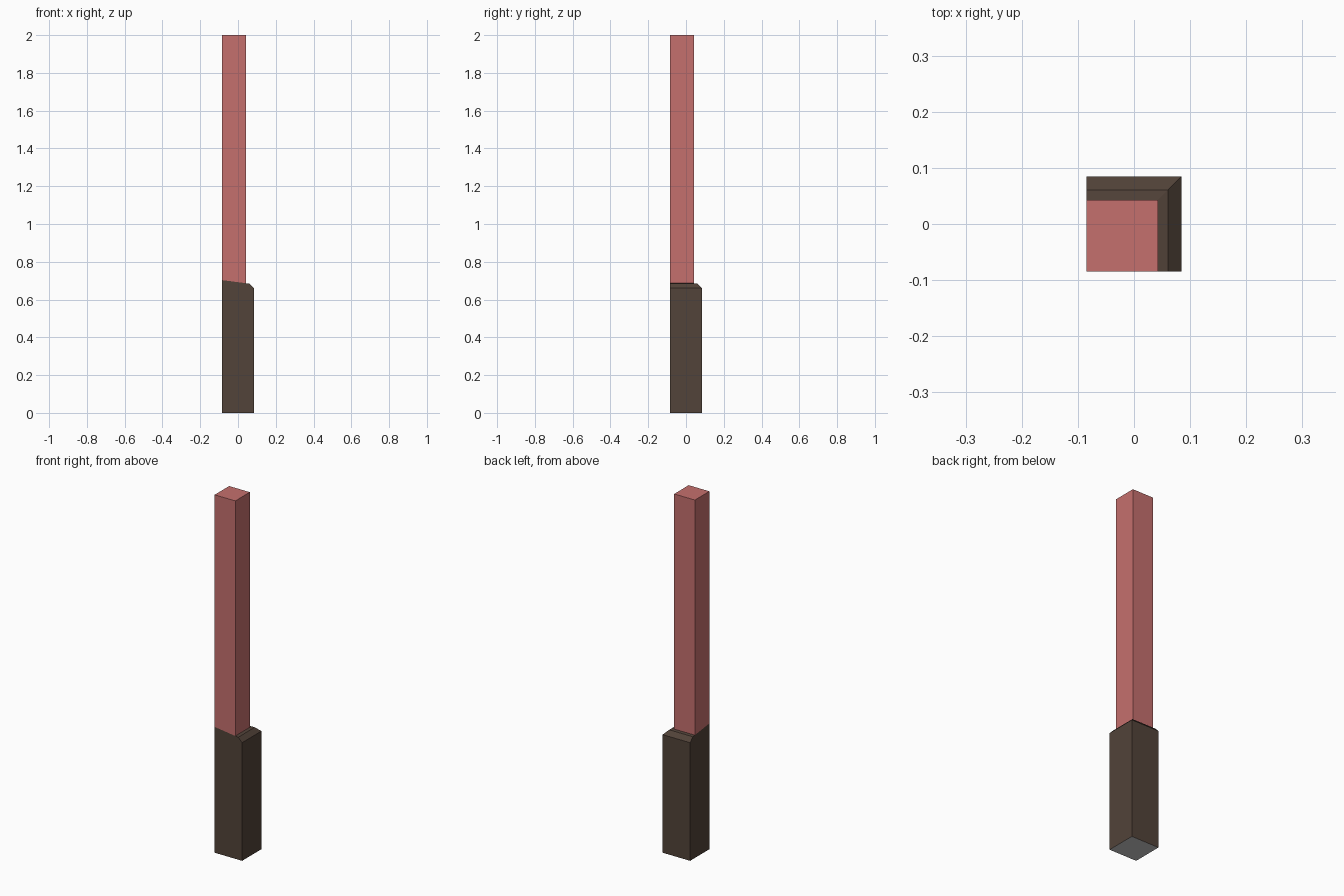
import bpy, bmesh

if "Cube" in bpy.data.objects:
    bpy.data.objects.remove(bpy.data.objects["Cube"])

H = 0.085          # half width of the base
C = -H             # flush inner corner shared by both parts
P = 0.043          # outer edge of the upper post
APEX, SHOULDER, RIM = 0.703, 0.66, 0.684
RIM_R = 0.061


def slope_z(r):
    """Height of the shallow pyramid cap at offset r."""
    return APEX + (RIM - APEX) * (r - C) / (RIM_R - C)


def material(name, rgb):
    m = bpy.data.materials.new(name)
    m.diffuse_color = (*rgb, 1)
    m.use_nodes = True
    m.node_tree.nodes["Principled BSDF"].inputs["Base Color"].default_value = m.diffuse_color
    return m


def build(name, faces, mat=None):
    bm = bmesh.new()
    for pts in faces:
        bm.faces.new([bm.verts.new(p) for p in pts])
    bmesh.ops.remove_doubles(bm, verts=bm.verts, dist=1e-5)
    bmesh.ops.recalc_face_normals(bm, faces=bm.faces)
    me = bpy.data.meshes.new(name)
    bm.to_mesh(me)
    bm.free()
    ob = bpy.data.objects.new(name, me)
    bpy.context.collection.objects.link(ob)
    if mat:
        me.materials.append(mat)
    return ob


def swap(pts):
    """Mirror across the diagonal x = y."""
    return [(y, x, z) for x, y, z in pts]


def with_mirror(faces):
    return faces + [swap(f) for f in faces]


# Base: quarter of a chamfered, pyramid-capped pier
profile = [(H, 0), (H, SHOULDER), (RIM_R, RIM), (C, APEX)]
half = [[(C, C, 0)] + [(r, C, z) for r, z in profile]]
for (r0, z0), (r1, z1) in zip(profile, profile[1:]):
    ring = [(r0, C, z0), (r0, r0, z0), (r1, r1, z1)]
    if r1 > C:
        ring.append((r1, C, z1))
    half.append(ring)
build("base", with_mirror(half), material("dark_brown", (0.085, 0.056, 0.041)))

# Grey underside of the base
under = build("base_underside", [[(C, C, 0), (C, H, 0), (H, H, 0), (H, C, 0)]])

# Upper post: stands on the sloping cap, flush on two sides
zp = slope_z(P)
half = [
    [(C, C, APEX), (P, C, zp), (P, C, 2), (C, C, 2)],
    [(P, C, zp), (P, P, zp), (P, P, 2), (P, C, 2)],
]
top = [(C, C, 2), (P, C, 2), (P, P, 2), (C, P, 2)]
build("upper_post", with_mirror(half) + [top], material("dusty_red", (0.56, 0.16, 0.155)))
